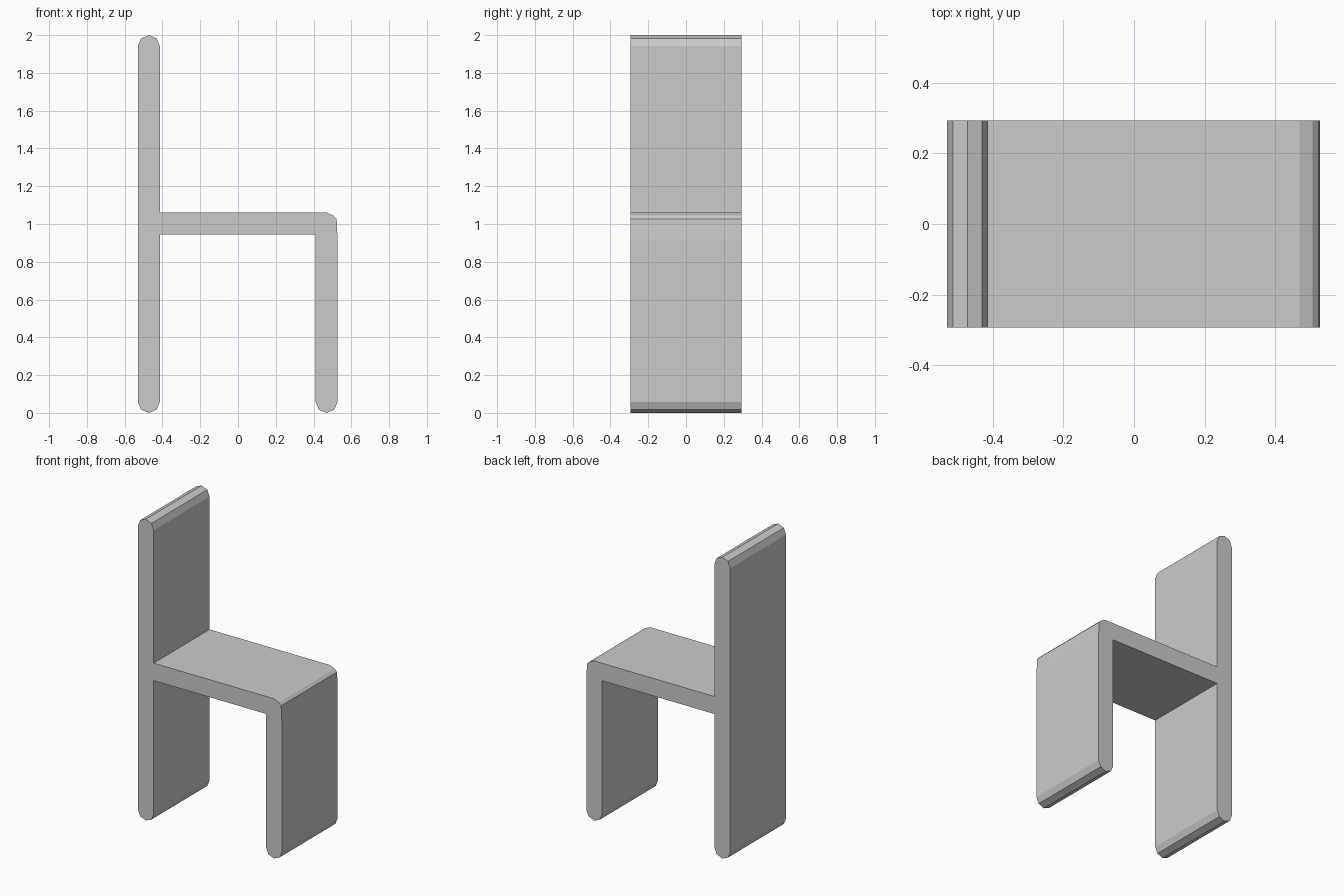
import bpy, bmesh
from math import cos, sin, pi

cube = bpy.data.objects.get("Cube")
if cube:
    bpy.data.objects.remove(cube, do_unlink=True)

R = 0.058             # half the board thickness
DEPTH = 0.293         # half the chair width along y
BACK_X, LEG_X = -0.472, 0.469
SEAT_LOW, SEAT_TOP = 0.944, 1.06

grey = bpy.data.materials.new("light_grey")
grey.use_nodes = True
colour = (0.6, 0.6, 0.6, 1)
grey.diffuse_color = colour
grey.node_tree.nodes["Principled BSDF"].inputs["Base Color"].default_value = colour


def arc(x, z, start, steps=4):
    """Faceted half-round board end, anticlockwise from the start angle."""
    return [(x + R * cos(start + i * pi / steps), z + R * sin(start + i * pi / steps))
            for i in range(steps + 1)]


def extrude_profile(name, points):
    """Extrude a closed x-z outline symmetrically along y."""
    bm = bmesh.new()
    face = bm.faces.new([bm.verts.new((x, -DEPTH, z)) for x, z in points])
    new = bmesh.ops.extrude_face_region(bm, geom=[face])["geom"]
    verts = [v for v in new if isinstance(v, bmesh.types.BMVert)]
    bmesh.ops.translate(bm, verts=verts, vec=(0, 2 * DEPTH, 0))
    # the extrusion keeps the source face as the front cap
    bmesh.ops.recalc_face_normals(bm, faces=bm.faces)
    mesh = bpy.data.meshes.new(name)
    bm.to_mesh(mesh)
    bm.free()
    mesh.materials.append(grey)
    obj = bpy.data.objects.new(name, mesh)
    bpy.context.collection.objects.link(obj)
    return obj


# Back board: rounded foot, rounded top
outline = arc(BACK_X, R, pi)
# Underside of the seat
outline += [(BACK_X + R, SEAT_LOW), (LEG_X - R, SEAT_LOW)]
# Front leg with rounded foot
outline += arc(LEG_X, R, pi)
# Softened front corner of the seat
outline += [(LEG_X + R, 0.92), (0.522, 1.027), (0.505, 1.045), (LEG_X, SEAT_TOP)]
# Seat top meeting the back, then the rounded top of the back
outline += [(BACK_X + R, SEAT_TOP)]
outline += arc(BACK_X, 2 - R, 0)

extrude_profile("chair_frame", outline)
